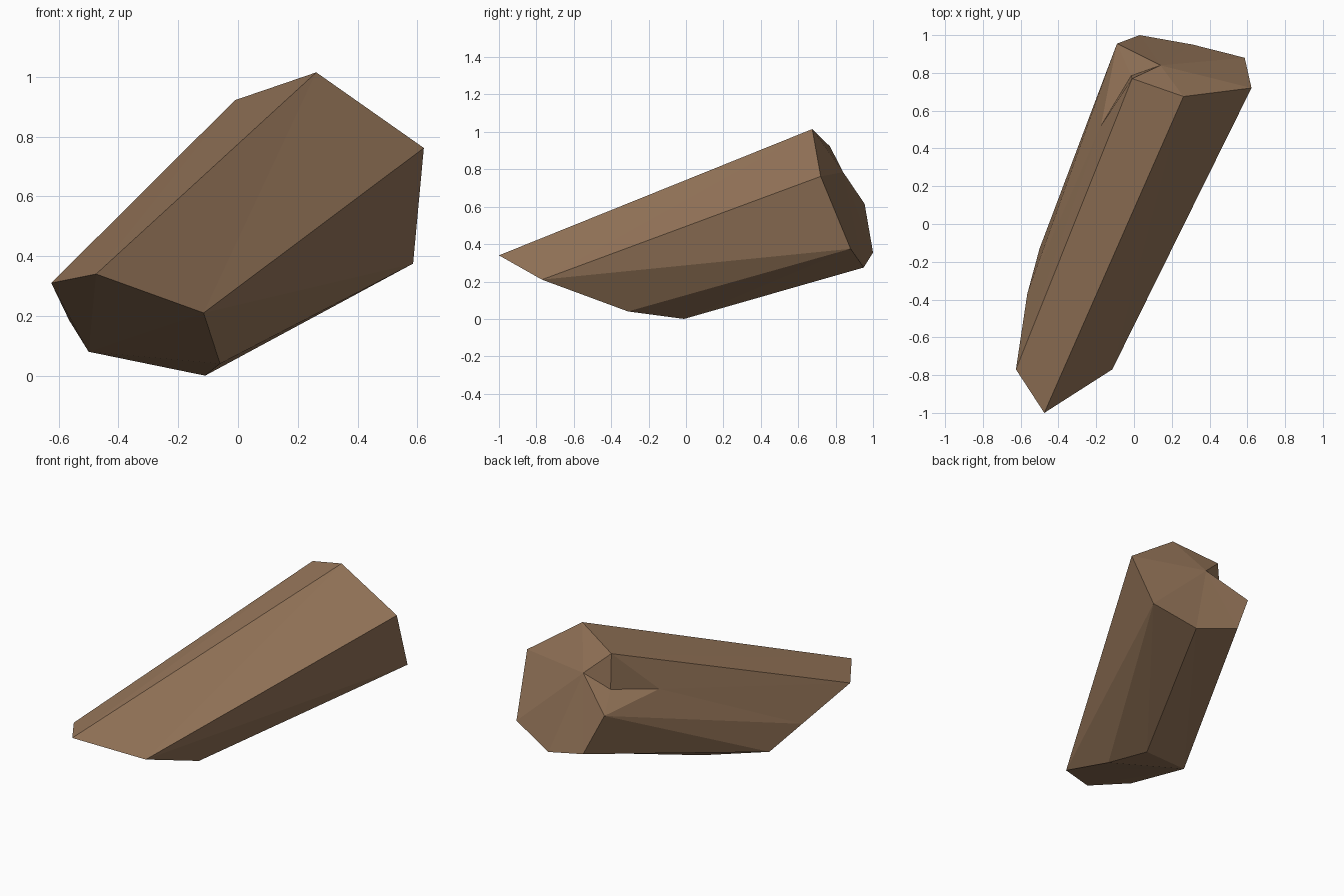
import bpy, bmesh

if "Cube" in bpy.data.objects:
    bpy.data.objects.remove(bpy.data.objects["Cube"])

# Outline of the low (front) end and the high (back) end, same order around
low_end = [(-.475, -1, .34), (-.115, -.77, .21), (-.06, -.31, .04), (-.11, -.01, 0),
           (-.50, -.13, .08), (-.565, -.37, .185), (-.625, -.77, .31)]
high_end = [(.262, .675, 1.015), (.622, .72, .762), (.586, .88, .375), (.31, .95, .275),
            (.03, 1, .355), (-.09, .955, .615), (-.01, .77, .922)]

bm = bmesh.new()
low = [bm.verts.new(p) for p in low_end]
high = [bm.verts.new(p) for p in high_end]

# Splintered notch in the back left side: corner on the end, deep point, tip
corner, deep, tip = [bm.verts.new(p) for p in
                     [(.14, .84, .785), (-.015, .785, .70), (-.175, .52, .645)]]


def tri(*verts):
    bm.faces.new(verts)


# Long sides, each split into two triangles (the notched side is made below)
for i in (0, 1, 2, 3, 4, 6):
    j = (i + 1) % 7
    if i == 4:
        tri(low[i], high[i], high[j])
        tri(low[i], high[j], low[j])
    else:
        tri(low[i], high[i], low[j]) if i in (0, 2, 3, 6) else tri(low[i], high[j], low[j])
        tri(high[i], high[j], low[j]) if i in (0, 2, 3, 6) else tri(low[i], high[i], high[j])

# Notched side and the notch walls
tri(low[6], tip, high[6])
tri(low[6], low[5], tip)
tri(low[5], high[5], tip)
tri(high[6], tip, deep)
tri(high[6], deep, corner)
tri(high[5], corner, deep)
tri(high[5], deep, tip)

# Back end fans out from the notch corner
ring = [high[6]] + high[:6]
for a, b in zip(ring, ring[1:]):
    tri(corner, a, b)

# Front end
for k in range(1, 6):
    tri(low[4], low[(4 + k) % 7], low[(5 + k) % 7])

bmesh.ops.recalc_face_normals(bm, faces=bm.faces)
mesh = bpy.data.meshes.new("rock_shard")
bm.to_mesh(mesh)
bm.free()

brown = bpy.data.materials.new("brown_stone")
brown.diffuse_color = (.30, .178, .10, 1)
brown.use_nodes = True
brown.node_tree.nodes["Principled BSDF"].inputs["Base Color"].default_value = brown.diffuse_color
mesh.materials.append(brown)
bpy.context.collection.objects.link(bpy.data.objects.new("rock_shard", mesh))
